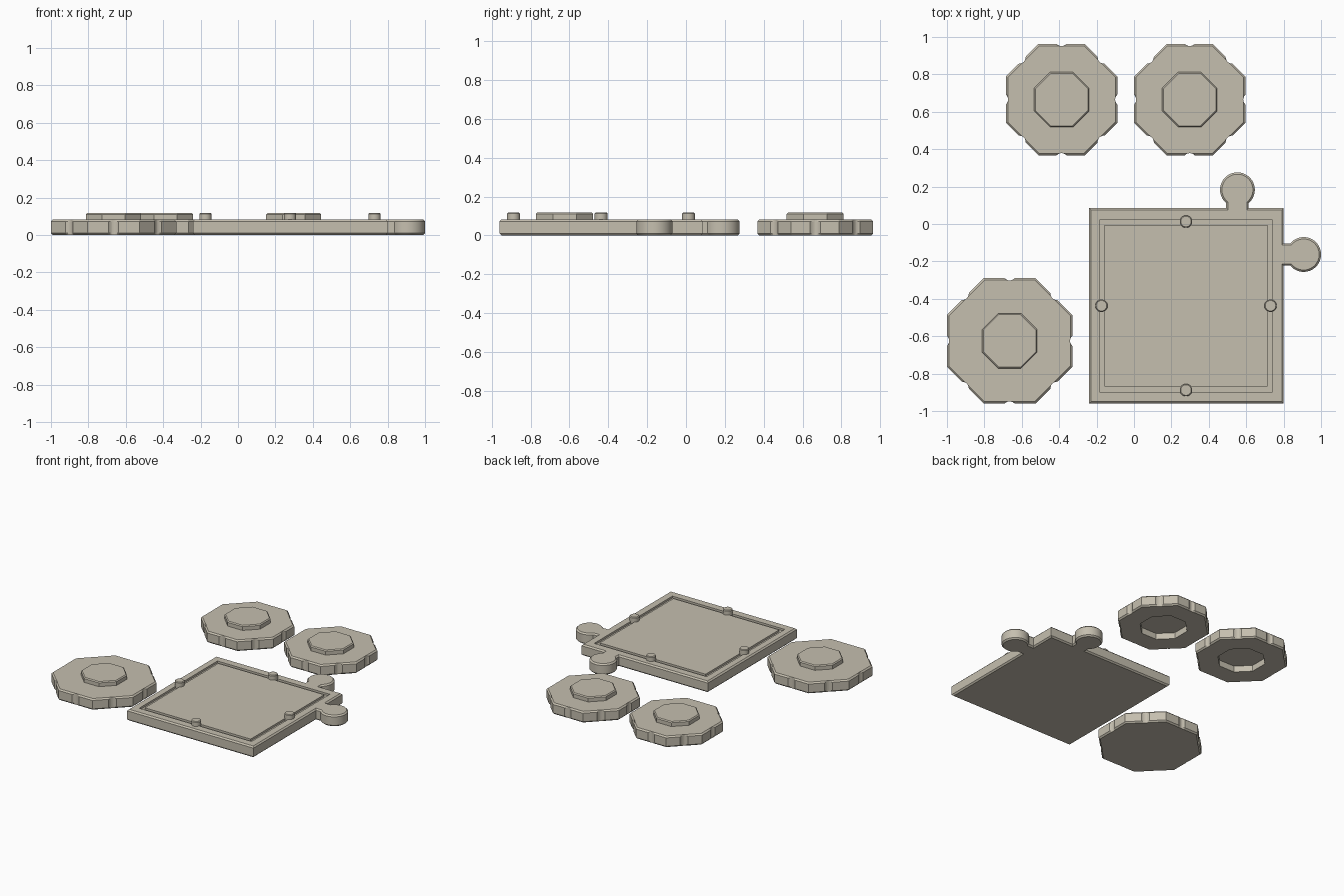
import bpy, bmesh, math
from mathutils import Vector

if "Cube" in bpy.data.objects:
    bpy.data.objects.remove(bpy.data.objects["Cube"])

mat = bpy.data.materials.new("warm_stone")
mat.diffuse_color = (0.56, 0.52, 0.43, 1)
mat.use_nodes = True
mat.node_tree.nodes["Principled BSDF"].inputs["Base Color"].default_value = mat.diffuse_color

BODY, TOP, CH = 0.083, 0.118, 0.01   # body height, raised height, chamfer


def loft(name, rings, cyclic=False):
    """Skin equal-length rings of 3D points; cap the ends unless cyclic."""
    bm = bmesh.new()
    loops = [[bm.verts.new(p) for p in r] for r in rings]
    n = len(loops[0])
    pairs = list(zip(loops, loops[1:])) + ([(loops[-1], loops[0])] if cyclic else [])
    for a, b in pairs:
        for i in range(n):
            j = (i + 1) % n
            bm.faces.new((a[i], a[j], b[j], b[i]))
    if not cyclic:
        bm.faces.new(loops[0][::-1])
        bm.faces.new(loops[-1])
    bmesh.ops.recalc_face_normals(bm, faces=bm.faces)
    me = bpy.data.meshes.new(name)
    bm.to_mesh(me)
    bm.free()
    ob = bpy.data.objects.new(name, me)
    bpy.context.collection.objects.link(ob)
    me.materials.append(mat)
    return ob


def smooth(ob):
    bpy.ops.object.select_all(action='DESELECT')
    ob.select_set(True)
    bpy.context.view_layer.objects.active = ob
    bpy.ops.object.shade_smooth_by_angle(angle=math.radians(30))


def inset(pts, d):
    """Mitred inward offset of a counter-clockwise outline."""
    out = []
    for i, p in enumerate(pts):
        a, b = Vector(pts[i - 1]), Vector(pts[(i + 1) % len(pts)])
        p = Vector(p)
        e1, e2 = (p - a).normalized(), (b - p).normalized()
        n1, n2 = Vector((-e1.y, e1.x)), Vector((-e2.y, e2.x))
        out.append(p + (n1 + n2) * d / (1 + n1.dot(n2)))
    return out


def at(pts, z):
    return [(p[0], p[1], z) for p in pts]


# Octagonal tokens with a notch in each side and a raised octagonal boss
NOTCH_W, NOTCH_D = 0.027, 0.012


def octagon_ring(cx, cy, ap, z, a_max):
    pts = []
    ts = [-1 + k / 3 for k in range(7)]
    for s in range(8):
        ang = s * math.pi / 4
        c, sn = math.cos(ang), math.sin(ang)
        side = [(ap, -ap * math.tan(math.pi / 8))]
        for t in ts:
            limit = a_max - NOTCH_D * (1 - t * t)
            side.append((min(ap, limit), t * NOTCH_W))
        pts += [(cx + r * c - w * sn, cy + r * sn + w * c, z) for r, w in side]
    return pts


def token(name, cx, cy, a, boss, recessed):
    prof = [(boss + 0.006, 0.045), (boss + 0.006, 0)] if recessed else []
    prof += [(a - CH, 0), (a, CH), (a, BODY - CH), (a - CH, BODY),
             (boss, BODY), (boss, TOP - 0.007), (boss - 0.007, TOP)]
    return loft(name, [octagon_ring(cx, cy, r, z, a) for r, z in prof])


token("large_token", -0.665, -0.625, 0.335, 0.147, False)
token("small_token_left", -0.387, 0.665, 0.298, 0.147, True)
token("small_token_right", 0.298, 0.665, 0.298, 0.147, True)

# Square tile outline with two round interlocking tabs
X0, X1, Y0, Y1 = -0.24, 0.80, -0.96, 0.085
R, NECK = 0.093, 0.06


def tab(cx, cy, direction):
    span = math.pi - math.asin(NECK / R)
    return [(cx + R * math.cos(direction + span * (k / 20 - 1)),
             cy + R * math.sin(direction + span * (k / 20 - 1))) for k in range(41)]


TY, TX = -0.163, 0.553
outline = [(X0, Y0), (X1, Y0), (X1, TY - NECK)] + tab(0.907, TY, 0)
outline += [(X1, TY + NECK), (X1, Y1), (TX + NECK, Y1)] + tab(TX, 0.183, math.pi / 2)
outline += [(TX - NECK, Y1), (X0, Y1)]
small = inset(outline, CH)
tile = loft("square_tile", [at(small, 0), at(outline, CH),
                            at(outline, BODY - CH), at(small, BODY)])

# Square groove cut into the tile top
rect = [(-0.185, -0.897), (0.740, -0.897), (0.740, 0.022), (-0.185, 0.022)]
inner = inset(rect, 0.027)
cutter = loft("groove_cutter", [at(rect, BODY - 0.015), at(rect, 0.2),
                                at(inner, 0.2), at(inner, BODY - 0.015)], cyclic=True)
cutter.hide_render = True
cutter.hide_viewport = True
mod = tile.modifiers.new("groove", 'BOOLEAN')
mod.operation = 'DIFFERENCE'
mod.solver = 'EXACT'
mod.object = cutter
smooth(tile)

# Round pegs sitting on the groove
for name, x, y in (("peg_back", 0.278, 0.013), ("peg_front", 0.278, -0.888),
                   ("peg_left", -0.174, -0.437), ("peg_right", 0.730, -0.437)):
    prof = [(0.033, 0.06), (0.033, TOP - 0.005), (0.028, TOP)]
    peg = loft(name, [[(x + r * math.cos(k * math.tau / 32),
                        y + r * math.sin(k * math.tau / 32), z) for k in range(32)]
                      for r, z in prof])
    smooth(peg)
